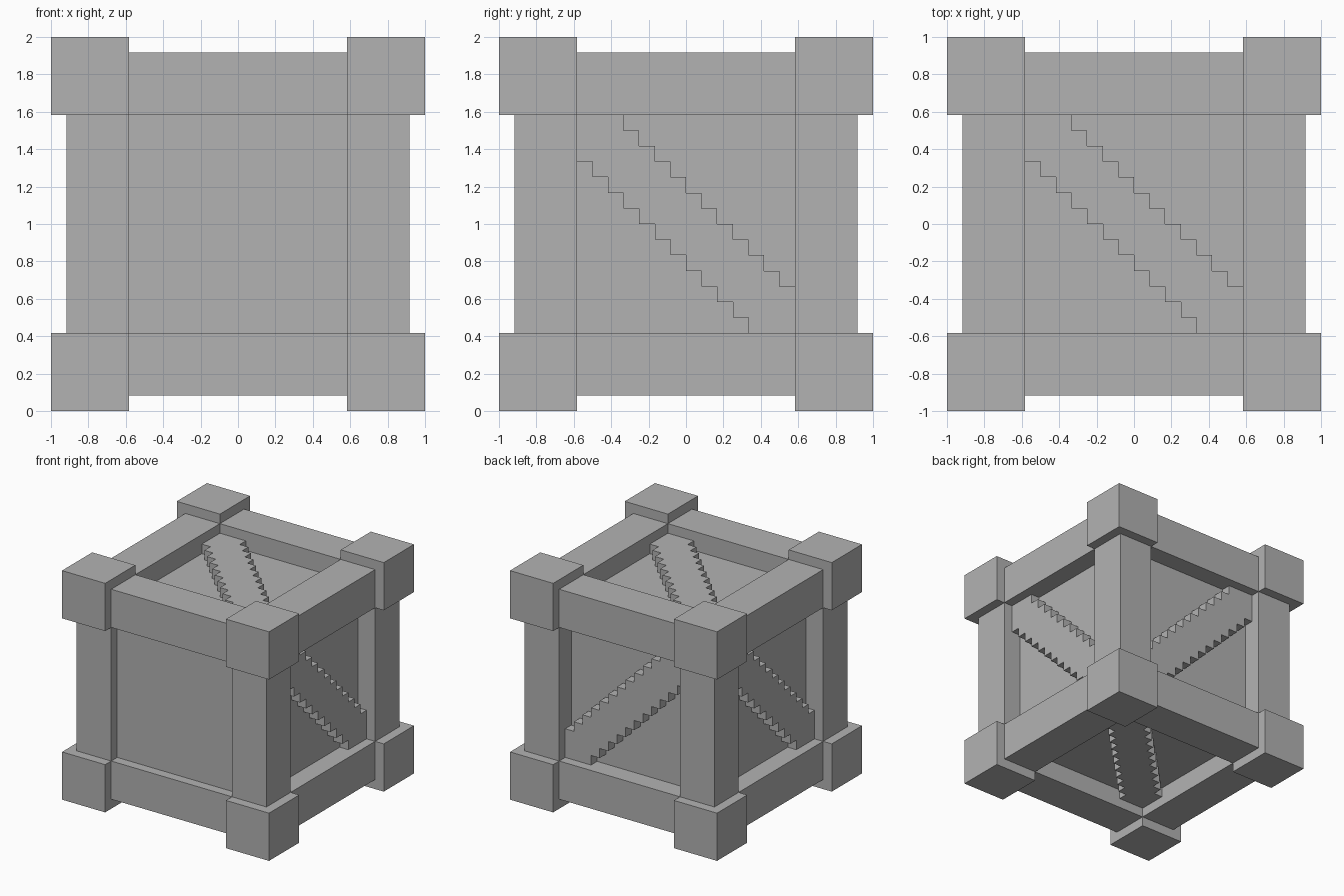
import bpy
import bmesh
from itertools import product
from mathutils import Matrix, Vector

cube = bpy.data.objects.get("Cube")
if cube:
    bpy.data.objects.remove(cube, do_unlink=True)

U = 1 / 12                      # one block of the crate's grid
CENTRE = Vector((0, 0, 1))
OUTER, BEAM, BRACE, PANEL, INNER = 12, 11, 10, 9, 7

grey = bpy.data.materials.new("plain grey")
grey.use_nodes = True
grey.diffuse_color = (0.448, 0.448, 0.448, 1)
grey.node_tree.nodes["Principled BSDF"].inputs["Base Color"].default_value = grey.diffuse_color


def finish(name, bm):
    """Scale grid units to the scene and make the object."""
    bmesh.ops.recalc_face_normals(bm, faces=bm.faces[:])
    bm.transform(Matrix.Translation(CENTRE) @ Matrix.Scale(U, 4))
    mesh = bpy.data.meshes.new(name)
    bm.to_mesh(mesh)
    bm.free()
    mesh.materials.append(grey)
    bpy.context.collection.objects.link(bpy.data.objects.new(name, mesh))


def box(name, low, high):
    low, high = Vector(low), Vector(high)
    bm = bmesh.new()
    bmesh.ops.create_cube(bm, size=1)
    bm.transform(Matrix.Translation((low + high) / 2) @ Matrix.Diagonal((*(high - low), 1)))
    finish(name, bm)


def span(sign, a, b):
    return sorted((sign * a, sign * b))


# Corner blocks
for signs in product((-1, 1), repeat=3):
    box("corner_block", *zip(*(span(s, INNER, OUTER) for s in signs)))

# Edge beams along each axis
for axis, name in enumerate(("side_beam", "depth_beam", "upright_post")):
    for pair in product((-1, 1), repeat=2):
        spans = [span(s, INNER, BEAM) for s in pair]
        spans.insert(axis, (-INNER, INNER))
        box(name, *zip(*spans))

# Panelled core, with the plain front one block further out
box("panel_core", (-PANEL, -BRACE, -PANEL), (PANEL, PANEL, PANEL))

# Stepped diagonal brace outline
outline = [(-4, INNER)]
for i in range(-4, INNER):
    outline += [(i, 2 - i), (i + 1, 2 - i)]
outline += [(INNER, -INNER), (4, -INNER)]
for i in range(3, -INNER - 1, -1):
    outline += [(i + 1, -3 - i), (i, -3 - i)]
outline.append((-INNER, INNER))

# Braces: name, across direction, up direction
X, Y, Z = Vector((1, 0, 0)), Vector((0, 1, 0)), Vector((0, 0, 1))
for name, across, up in (("left_brace", Y, Z), ("right_brace", -Y, Z),
                         ("back_brace", Z, X), ("top_brace", X, Y),
                         ("bottom_brace", -X, Y)):
    out = across.cross(up)
    bm = bmesh.new()
    face = bm.faces.new([bm.verts.new(across * h + up * v + out * (PANEL - 0.5))
                         for h, v in outline])
    extruded = bmesh.ops.extrude_face_region(bm, geom=[face], use_keep_orig=True)
    moved = [g for g in extruded["geom"] if isinstance(g, bmesh.types.BMVert)]
    bmesh.ops.translate(bm, verts=moved, vec=out * (BRACE - PANEL + 0.5))
    finish(name, bm)
